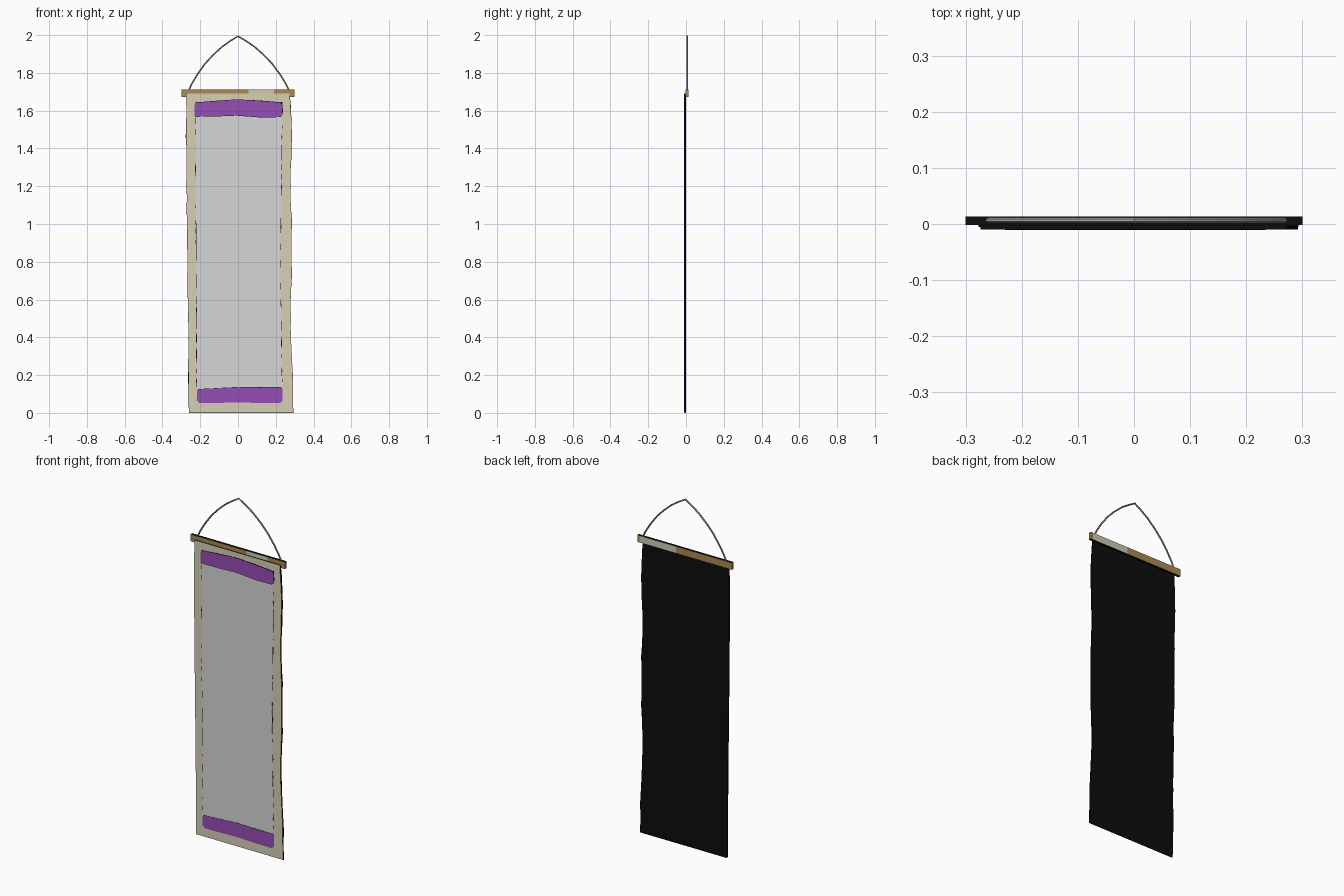
import bpy, bmesh, random
from mathutils import Vector

if "Cube" in bpy.data.objects:
    bpy.data.objects.remove(bpy.data.objects["Cube"])

random.seed(4)


def mat(name, r, g, b):
    m = bpy.data.materials.new(name)
    m.diffuse_color = (r, g, b, 1)
    m.use_nodes = True
    m.node_tree.nodes["Principled BSDF"].inputs["Base Color"].default_value = m.diffuse_color
    return m


CREAM = mat("cream cloth", 0.68, 0.63, 0.46)
GREY = mat("pale grey panel", 0.68, 0.68, 0.68)
PURPLE = mat("purple band", 0.30, 0.075, 0.46)
BLACK = mat("black", 0.004, 0.004, 0.004)
BROWN = mat("brown wood", 0.40, 0.25, 0.085)
PALE = mat("pale wood", 0.62, 0.59, 0.47)
CORD = mat("grey cord", 0.42, 0.42, 0.42)


def finish(name, bm, mats):
    me = bpy.data.meshes.new(name)
    bm.to_mesh(me)
    bm.free()
    for m in mats:
        me.materials.append(m)
    ob = bpy.data.objects.new(name, me)
    bpy.context.collection.objects.link(ob)
    return ob


def plate(name, left, right, y0, y1, front, rest):
    """Flat plate from two side edges (x, z) listed top to bottom, sharing the same count."""
    bm = bmesh.new()
    rows = []
    for (xl, zl), (xr, zr) in zip(left, right):
        rows.append([bm.verts.new(p) for p in
                     ((xl, y0, zl), (xr, y0, zr), (xr, y1, zr), (xl, y1, zl))])
    for a, b in zip(rows, rows[1:]):
        for i in range(4):
            j = (i + 1) % 4
            bm.faces.new((a[i], a[j], b[j], b[i]))
    bm.faces.new(rows[0])
    bm.faces.new(rows[-1])
    bmesh.ops.recalc_face_normals(bm, faces=bm.faces)
    for f in bm.faces:
        f.material_index = 0 if f.normal.y < -0.5 else 1
    return finish(name, bm, [front, rest])


def band(name, top, bottom, y0, y1):
    """Purple band from its upper and lower edges (x, z), left to right."""
    return plate(name, top, bottom, y0, y1, PURPLE, PURPLE)


def sample(keys, z):
    """Linear lookup of x at height z in a top-to-bottom list of (z, x)."""
    for (za, xa), (zb, xb) in zip(keys, keys[1:]):
        if z >= zb:
            return xa + (xb - xa) * (za - z) / (za - zb)
    return keys[-1][1]


def edges(lkeys, rkeys, top, bottom, n, grow=0.0, jitter=0.0):
    zs = [top + (bottom - top) * i / n for i in range(n + 1)]
    r = lambda: grow + random.uniform(-jitter, jitter)
    return ([(sample(lkeys, z) - r(), z) for z in zs],
            [(sample(rkeys, z) + r(), z) for z in zs])


# Hanging cloth with wavy sides: cream front, black edges
cl = [(1.69, -0.270), (1.50, -0.274), (1.30, -0.272), (0.90, -0.268), (0.50, -0.263), (0.0, -0.259)]
cr = [(1.69, 0.272), (1.50, 0.284), (1.20, 0.276), (1.00, 0.283), (0.75, 0.284),
      (0.50, 0.275), (0.20, 0.290), (0.0, 0.292)]
l, r = edges(cl, cr, 1.69, 0.003, 24)
plate("cloth", l, r, -0.0095, -0.005, CREAM, BLACK)

# Black backing, peeking out unevenly past the cloth
l, r = edges(cl, cr, 1.688, 0.0, 30, 0.0015, 0.002)
plate("cloth_backing", l, r, -0.005, -0.001, BLACK, BLACK)

# Grey centre panel with a broken black outline behind it
pl = [(1.64, -0.226), (1.50, -0.224), (1.00, -0.221), (0.50, -0.218), (0.06, -0.217)]
pr = [(1.64, 0.234), (1.40, 0.230), (0.80, 0.224), (0.40, 0.228), (0.06, 0.234)]
l, r = edges(pl, pr, 1.645, 0.065, 60, 0.001, 0.004)
plate("panel_outline", l, r, -0.0099, -0.0095, BLACK, BLACK)
l, r = edges(pl, pr, 1.635, 0.07, 16)
plate("panel", l, r, -0.0103, -0.0095, GREY, GREY)

# Purple bands with slightly rounded, wavy edges
top_hi = [(-0.230, 1.630), (-0.222, 1.642), (-0.13, 1.648), (-0.01, 1.658), (0.12, 1.650), (0.225, 1.642), (0.232, 1.630)]
top_lo = [(-0.230, 1.575), (-0.222, 1.570), (-0.13, 1.571), (-0.01, 1.576), (0.12, 1.566), (0.225, 1.568), (0.232, 1.576)]
low_hi = [(-0.218, 0.112), (-0.210, 0.124), (-0.10, 0.131), (0.00, 0.136), (0.12, 0.133), (0.228, 0.135), (0.235, 0.125)]
low_lo = [(-0.218, 0.068), (-0.205, 0.052), (-0.10, 0.053), (0.00, 0.056), (0.12, 0.052), (0.222, 0.051), (0.235, 0.064)]
for name, hi, lo in (("top", top_hi, top_lo), ("bottom", low_hi, low_lo)):
    band(name + "_band", hi, lo, -0.0109, -0.0095)
    # thin black line along the outer edge of each band
    g = 0.004 if name == "top" else 0.003
    band_line = plate(name + "_band_outline",
                      [(x, z + g * random.uniform(0.3, 1)) for x, z in hi],
                      [(x, z - (g * 0.6 if name == "top" else 0)) for x, z in lo],
                      -0.0106, -0.0095, BLACK, BLACK)

# Wooden rod: brown with a pale length, black top and underside
bm = bmesh.new()
xs = [-0.30, 0.055, 0.19, 0.285, 0.30]
rings = [[bm.verts.new((x, y, z)) for y, z in
          ((-0.002, 1.672), (0.013, 1.672), (0.013, 1.712), (-0.002, 1.712))] for x in xs]
for a, b in zip(rings, rings[1:]):
    for i in range(4):
        j = (i + 1) % 4
        bm.faces.new((a[i], a[j], b[j], b[i]))
bm.faces.new(rings[0])
bm.faces.new(rings[-1])
bmesh.ops.recalc_face_normals(bm, faces=bm.faces)
for f in bm.faces:
    x = f.calc_center_median().x
    if abs(f.normal.z) > 0.5:
        f.material_index = 2
    elif f.normal.y > 0.5 and 0.055 < x < 0.285 or f.normal.y < -0.5 and 0.055 < x < 0.19:
        f.material_index = 1
finish("rod", bm, [BROWN, PALE, BLACK])

# Hanging cord: two bowed halves meeting in a point
half = [(0.262, 1.705), (0.245, 1.742), (0.215, 1.792), (0.175, 1.848),
        (0.135, 1.892), (0.085, 1.938), (0.04, 1.970), (0.0, 1.994)]
path = [(-x, z) for x, z in half] + [(x * 1.035, z) for x, z in half[-2::-1]]
cu = bpy.data.curves.new("cord", 'CURVE')
cu.dimensions = '3D'
cu.bevel_depth = 0.0048
cu.bevel_resolution = 1
cu.use_fill_caps = True
sp = cu.splines.new('POLY')
sp.points.add(len(path) - 1)
for p, (x, z) in zip(sp.points, path):
    p.co = (x, 0.0065, z, 1)
cu.materials.append(CORD)
cord = bpy.data.objects.new("cord", cu)
bpy.context.collection.objects.link(cord)
bpy.context.view_layer.objects.active = cord
cord.select_set(True)
bpy.ops.object.convert(target='MESH')
bpy.ops.object.shade_smooth_by_angle()
